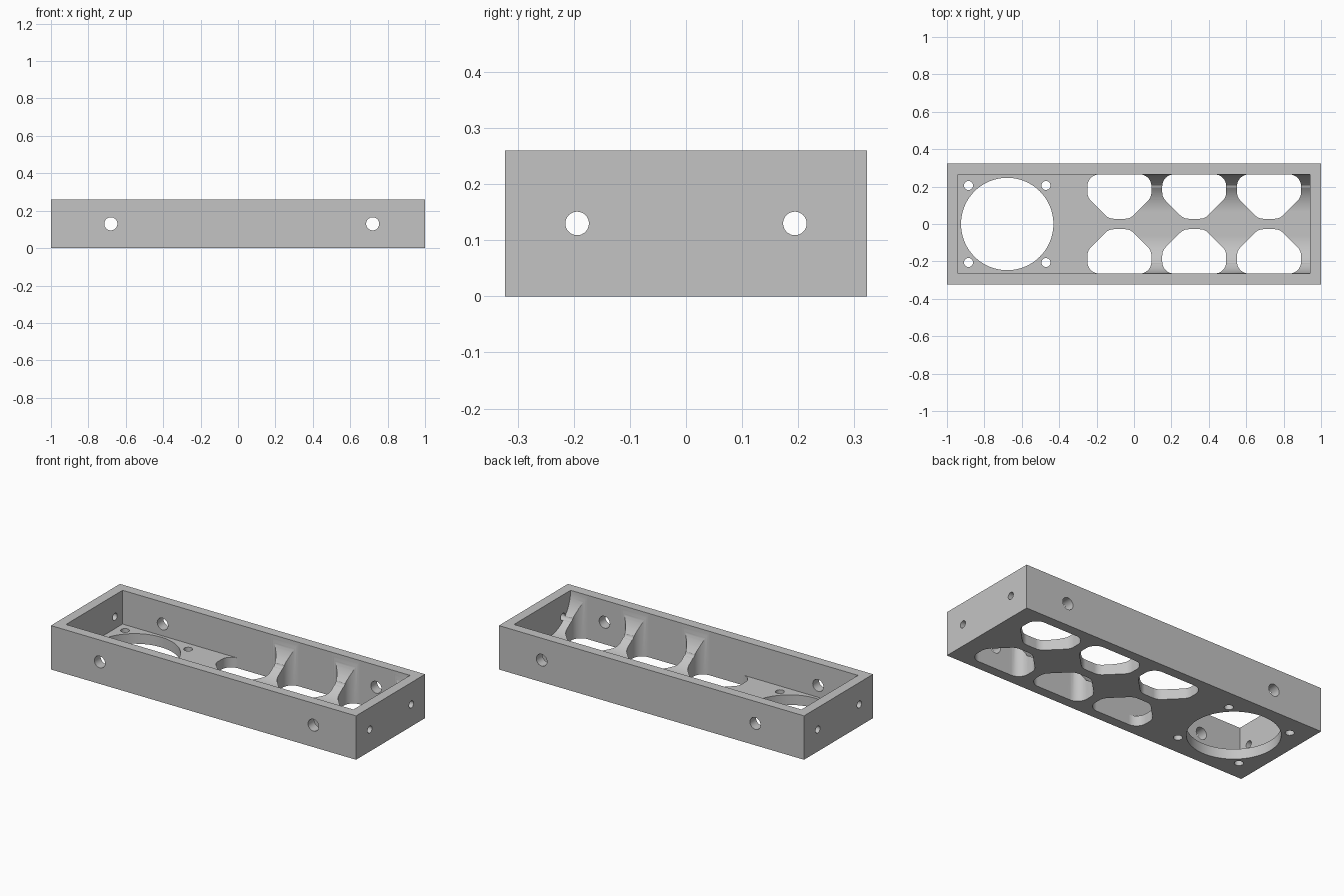
import bpy, bmesh, math
from mathutils import Vector

cube = bpy.data.objects.get("Cube")
if cube:
    bpy.data.objects.remove(cube, do_unlink=True)

HALF_W, HEIGHT, WALL = 0.323, 0.26, 0.058
IN_X, IN_Y, FLOOR = 1 - WALL, HALF_W - WALL, 0.06
COVE = HEIGHT - FLOOR  # radius of the curved sides

grey = bpy.data.materials.new("light_grey")
grey.use_nodes = True
grey.diffuse_color = (0.55, 0.55, 0.55, 1)
grey.node_tree.nodes["Principled BSDF"].inputs["Base Color"].default_value = grey.diffuse_color


def prism(name, points, axis, lo, hi):
    """Extrude a 2D outline along an axis from lo to hi."""
    place = {"x": lambda a, b, t: (t, a, b),
             "y": lambda a, b, t: (a, t, b),
             "z": lambda a, b, t: (a, b, t)}[axis]
    bm = bmesh.new()
    face = bm.faces.new([bm.verts.new(place(a, b, lo)) for a, b in points])
    new = bmesh.ops.extrude_face_region(bm, geom=[face])["geom"]
    bmesh.ops.translate(bm, vec=place(0, 0, hi - lo),
                        verts=[v for v in new if isinstance(v, bmesh.types.BMVert)])
    bmesh.ops.recalc_face_normals(bm, faces=bm.faces)
    mesh = bpy.data.meshes.new(name)
    bm.to_mesh(mesh)
    bm.free()
    mesh.materials.append(grey)
    obj = bpy.data.objects.new(name, mesh)
    bpy.context.collection.objects.link(obj)
    return obj


def rect(x, y0, y1):
    return [(-x, y0), (x, y0), (x, y1), (-x, y1)]


def circle(cx, cy, r, n):
    return [(cx + r * math.cos(math.tau * i / n), cy + r * math.sin(math.tau * i / n))
            for i in range(n)]


def rounded(points, r, steps=8):
    """Round every corner of a convex outline with radius r."""
    out = []
    for i, p in enumerate(points):
        p = Vector(p)
        u = (Vector(points[i - 1]) - p).normalized()
        v = (Vector(points[(i + 1) % len(points)]) - p).normalized()
        half = u.angle(v) / 2
        centre = p + (u + v).normalized() * r / math.sin(half)
        start = p + u * r / math.tan(half) - centre
        end = p + v * r / math.tan(half) - centre
        for k in range(steps + 1):
            t = k / steps
            sweep = math.pi - 2 * half
            arm = (start * math.sin((1 - t) * sweep) + end * math.sin(t * sweep)) / math.sin(sweep)
            out.append(tuple(centre + arm))
    return out


def cut(target, cutter):
    cutter.hide_render = True
    mod = target.modifiers.new("cut", "BOOLEAN")
    mod.operation, mod.solver, mod.object = "DIFFERENCE", "EXACT", cutter
    bpy.ops.object.modifier_apply(modifier=mod.name)
    bpy.data.objects.remove(cutter, do_unlink=True)


# Outer block
tray = prism("tray", rect(1, -HALF_W, HALF_W), "z", 0, HEIGHT)
bpy.context.view_layer.objects.active = tray
tray.select_set(True)

# Square cavity at the fan end, coved cavity along the rest
cut(tray, prism("square_cavity", rect(IN_Y, FLOOR, 0.4), "x", -IN_X, -0.1))
arc = [(IN_Y - COVE + COVE * math.cos(a), HEIGHT - COVE * math.sin(a))
       for a in (math.pi / 2 * i / 24 for i in range(25))]
side = [(IN_Y, 0.4)] + arc
cut(tray, prism("coved_cavity", side + [(-y, z) for y, z in reversed(side)], "x", -0.15, IN_X))

# Six chamfered floor openings in two mirrored rows
HX, Y0, CH = 0.171, 0.028, 0.115
outline = [(-HX, IN_Y), (-HX, Y0 + CH), (-HX + CH, Y0), (HX - CH, Y0), (HX, Y0 + CH), (HX, IN_Y)]
window = rounded(outline, 0.062)
for cx in (-0.078, 0.322, 0.722):
    for s in (1, -1):
        cut(tray, prism("window", [(cx + x, s * y) for x, y in window], "z", -0.1, 0.4))

# Fan opening and its screw holes
FAN_X = -0.678
cut(tray, prism("fan_hole", circle(FAN_X, 0, 0.247, 96), "z", -0.1, 0.15))
for sx in (1, -1):
    for sy in (1, -1):
        cut(tray, prism("screw_hole", circle(FAN_X + sx * 0.207, sy * 0.206, 0.024, 32),
                        "z", -0.1, 0.15))

# Holes through the long walls and the end walls
for x in (-0.68, 0.72):
    cut(tray, prism("side_hole", circle(x, HEIGHT / 2, 0.035, 32), "y", -0.5, 0.5))
for y in (-0.194, 0.194):
    cut(tray, prism("end_hole", circle(y, HEIGHT / 2, 0.021, 32), "x", -1.2, 1.2))

# Smooth curves, crisp edges
bpy.ops.object.shade_smooth_by_angle(angle=math.radians(25))
weighted = tray.modifiers.new("weighted_normals", "WEIGHTED_NORMAL")
weighted.keep_sharp = True
